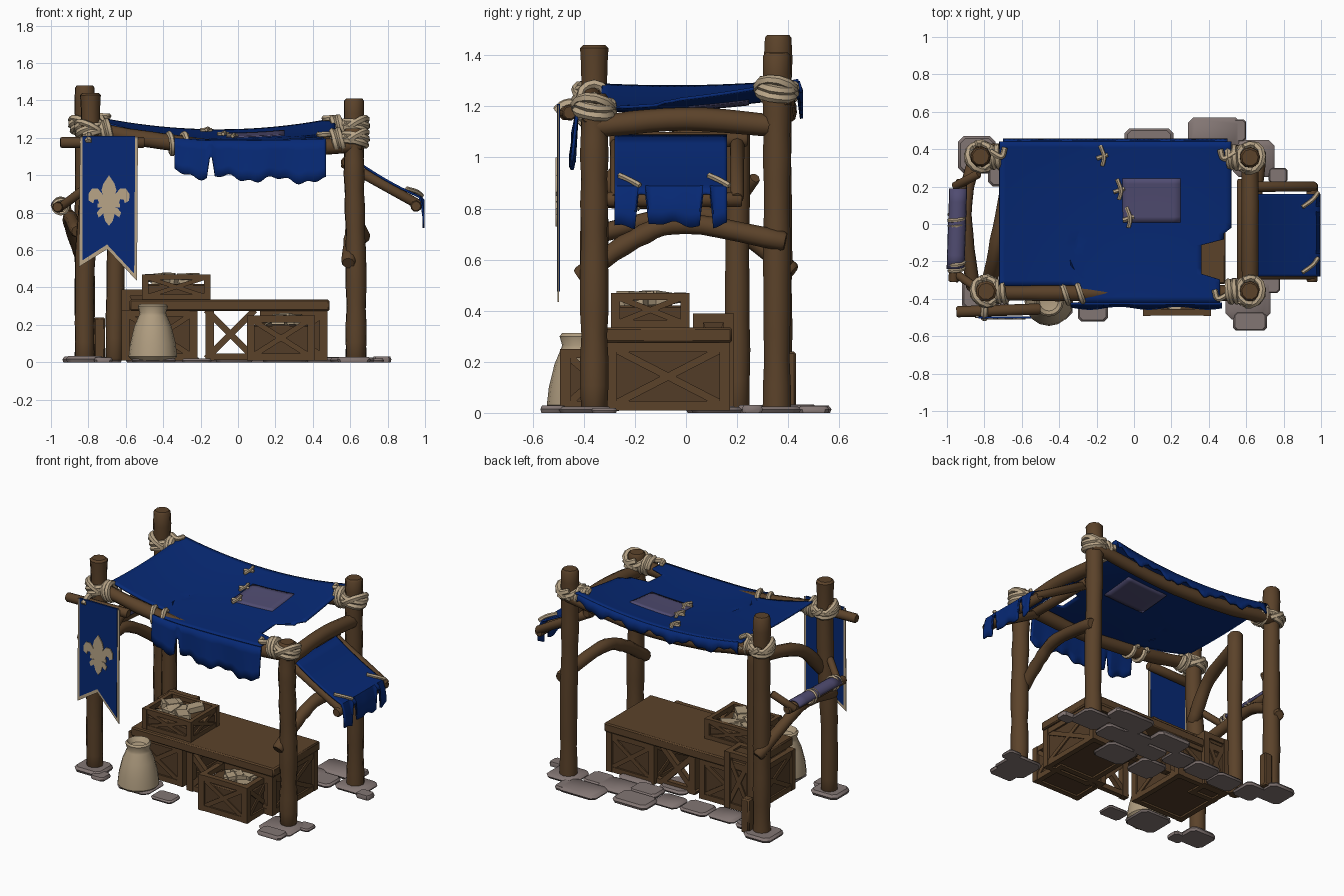
import bpy, bmesh, math, random
from mathutils import Vector, Matrix

if "Cube" in bpy.data.objects:
    bpy.data.objects.remove(bpy.data.objects["Cube"])
random.seed(4)

def material(name, c):
    m = bpy.data.materials.new(name)
    m.diffuse_color = (*c, 1)
    m.use_nodes = True
    m.node_tree.nodes["Principled BSDF"].inputs["Base Color"].default_value = m.diffuse_color
    return m

WOOD = material("brown wood", (0.105, 0.055, 0.023))
DARK = material("dark wood", (0.085, 0.045, 0.020))
BLUE = material("blue cloth", (0.002, 0.022, 0.178))
PATCH = material("faded cloth", (0.080, 0.072, 0.165))
ROPE = material("rope tan", (0.480, 0.375, 0.245))
SACK = material("sack tan", (0.430, 0.335, 0.215))
STONE = material("grey stone", (0.225, 0.180, 0.172))

def finish(name, bm, mat):
    bmesh.ops.recalc_face_normals(bm, faces=bm.faces)
    me = bpy.data.meshes.new(name)
    bm.to_mesh(me)
    bm.free()
    me.materials.append(mat)
    ob = bpy.data.objects.new(name, me)
    bpy.context.collection.objects.link(ob)
    return ob

def spline(p, n=5):
    if len(p) < 3:
        return p
    q = [p[0] * 2 - p[1]] + p + [p[-1] * 2 - p[-2]]
    out = []
    for i in range(1, len(q) - 2):
        a, b, c, d = q[i - 1:i + 3]
        for k in range(n):
            t = k / n
            out.append(0.5 * (2 * b + (c - a) * t + (2 * a - 5 * b + 4 * c - d) * t * t + (3 * b - a - 3 * c + d) * t ** 3))
    return out + [p[-1]]

def tube(name, pts, r, mat=WOOD, sides=9, smooth=True, wobble=0.06):
    p = [Vector(v) for v in pts]
    p = spline(p) if smooth else p
    e = min(r * 0.3, 0.012)
    p = [p[0], p[0] + (p[1] - p[0]).normalized() * e] + p[1:-1] + [p[-1] + (p[-2] - p[-1]).normalized() * e, p[-1]]
    bm = bmesh.new()
    rings = []
    side = None
    for i, c in enumerate(p):
        t = (p[min(i + 1, len(p) - 1)] - p[max(i - 1, 0)]).normalized()
        side = t.orthogonal() if side is None else side
        side = (side - t * side.dot(t)).normalized()
        up = t.cross(side)
        k = r * (0.82 if i in (0, len(p) - 1) else 1 + random.uniform(-wobble, wobble))
        rings.append([bm.verts.new(c + k * (side * math.cos(a) + up * math.sin(a)))
                      for a in (2 * math.pi * j / sides for j in range(sides))])
    for a, b in zip(rings, rings[1:]):
        for j in range(sides):
            bm.faces.new((a[j], a[j - 1], b[j - 1], b[j]))
    bm.faces.new(rings[0])
    bm.faces.new(rings[-1])
    return finish(name, bm, mat)

def rope(name, c, axis, R, turns=3, r=0.019, pitch=0.031):
    q = Vector(axis).to_track_quat('Z', 'Y')
    n = turns * 12
    tube(name, [Vector(c) + q @ Vector((R * math.cos(i * math.pi / 6), R * math.sin(i * math.pi / 6),
         (i / n - 0.5) * pitch * turns)) for i in range(n + 1)], r, ROPE, 6, False, 0.1)

def bar(bm, a, b, w, d=None):
    a, b = Vector(a), Vector(b)
    m = Matrix.Translation((a + b) / 2) @ (b - a).to_track_quat('Z', 'Y').to_matrix().to_4x4()
    bmesh.ops.create_cube(bm, size=1, matrix=m @ Matrix.Diagonal((w, d or w, (b - a).length, 1)))

def box(name, x0, x1, y0, y1, z0, z1, mat=WOOD, bevel=0.008):
    bm = bmesh.new()
    m = Matrix.Translation(((x0 + x1) / 2, (y0 + y1) / 2, (z0 + z1) / 2))
    bmesh.ops.create_cube(bm, size=1, matrix=m @ Matrix.Diagonal((x1 - x0, y1 - y0, z1 - z0, 1)))
    bmesh.ops.bevel(bm, geom=bm.edges[:], offset=bevel, segments=1, affect='EDGES')
    return finish(name, bm, mat)

def crate(name, x0, x1, y0, y1, z0, z1, filled=False, w=0.036):
    h, g = w / 2, 0.012
    box(name + "_panels", x0 + g, x1 - g, y0 + g, y1 - g, z0 + g, z1 - (0.05 if filled else g), DARK)
    X, Y, Z = (x0 + h, x1 - h), (y0 + h, y1 - h), (z0 + h, z1 - h)
    bm = bmesh.new()
    for i in (0, 1):
        for j in (0, 1):
            bar(bm, (X[0] - h, Y[i], Z[j]), (X[1] + h, Y[i], Z[j]), w)
            bar(bm, (X[i], Y[0] - h, Z[j]), (X[i], Y[1] + h, Z[j]), w)
            bar(bm, (X[i], Y[j], z0), (X[i], Y[j], z1), w + 0.006)
        for k in (0, 1):
            bar(bm, (X[k], Y[i], Z[0]), (X[1 - k], Y[i], Z[1]), w * 0.8)
            bar(bm, (X[i], Y[k], Z[0]), (X[i], Y[1 - k], Z[1]), w * 0.8)
    finish(name + "_frame", bm, WOOD)
    if filled:
        bm = bmesh.new()
        for i in range(12):
            c = Vector((random.uniform(x0 + .07, x1 - .07), random.uniform(y0 + .06, y1 - .06), z1 - random.uniform(.01, .04)))
            d = Vector((random.uniform(-1, 1), random.uniform(-1, 1), random.uniform(-.2, .2))).normalized() * 0.05
            bar(bm, c - d, c + d, 0.07, 0.035)
        finish(name + "_goods", bm, SACK)

def cloth(name, f, nu, nv, mat, thick=0.012):
    bm = bmesh.new()
    g = [[bm.verts.new(f(i / nu, j / nv)) for j in range(nv + 1)] for i in range(nu + 1)]
    for i in range(nu):
        for j in range(nv):
            bm.faces.new((g[i][j], g[i + 1][j], g[i + 1][j + 1], g[i][j + 1]))
    ob = finish(name, bm, mat)
    s = ob.modifiers.new("thickness", 'SOLIDIFY')
    s.thickness, s.offset = thick, 0

def plate(name, pts, y0, y1, mat):
    bm = bmesh.new()
    f = bm.faces.new([bm.verts.new((x, y0, z)) for x, z in pts])
    ext = bmesh.ops.extrude_face_region(bm, geom=[f])['geom']
    bmesh.ops.translate(bm, vec=(0, y1 - y0, 0), verts=[v for v in ext if isinstance(v, bmesh.types.BMVert)])
    bmesh.ops.triangulate(bm, faces=[f for f in bm.faces if len(f.verts) > 4])
    finish(name, bm, mat)

# Posts with rope lashings (the front right one is cut short)
for name, xb, xt, y, h, zr in (("front_left", -.82, -.79, -.36, 1.44, 1.24), ("back_left", -.82, -.82, .36, 1.48, 1.26),
                               ("front_right", .63, .62, -.36, 1.25, 1.19), ("back_right", .63, .62, .355, 1.41, 1.26)):
    tube(name + "_post", [(xb, y, 0.01), (xb, y, .5), (xt, y, 1.0), (xt, y, h)], .054)
    s = -1 if xt < 0 else 1
    rope(name + "_post_rope", (xt, y, zr), (.25 * s, .2, 1), .068, 2)
    rope(name + "_beam_rope", (xt - .085 * s, y, zr - .005), (1, 0, .15), .053, 2)
    rope(name + "_cross_rope", (xt, y, zr + .01), (-.6 * s, .3, 1), .074, 1)
tube("inner_post", [(-.66, .2, .01), (-.655, .2, .6), (-.66, .2, 1.17)], .05)
box("post_stub", -.77, -.71, .37, .43, .01, .24)

# Beams and curved braces
tube("front_beam", [(-.85, -.37, 1.26), (-.4, -.37, 1.18), (.1, -.37, 1.135), (.66, -.37, 1.165)], .042)
tube("back_beam", [(-.85, .38, 1.26), (-.4, .39, 1.19), (.1, .39, 1.175), (.66, .38, 1.24)], .042)
tube("right_beam", [(.62, -.36, 1.12), (.62, 0, 1.15), (.62, .38, 1.12)], .045)
tube("awning_top_beam", [(.58, -.3, 1.07), (.58, .24, 1.07)], .03)
tube("left_brace", [(-.78, -.36, .82), (-.74, -.15, 1.03), (-.67, .2, 1.1)], .042)
tube("right_arch_brace", [(.59, -.42, .53), (.61, -.2, .68), (.63, 0, .74), (.67, .39, .67)], .04)
tube("left_arch_brace", [(-.83, .42, .55), (-.89, .2, .72), (-.9, 0, .78), (-.86, -.35, .7)], .036)
for x in (-.36, -.28):
    rope("front_beam_rope", (x, -.37, 1.17), (1, .2, 0), .052, 1, .016)

# Canopy
def top(x, y):
    t = (y + .42) / .86
    k = .105 - .045 * t if x < -.1 else .012 + .05 * t
    return 1.185 + .055 * t + k * ((x + .1) / .62) ** 2 - .07 * t * (1 - t)
def rag(x):
    return .014 * math.sin(23 * x) + .009 * math.sin(61 * x + 1)
def canopy(u, v):
    x = -.72 + 1.24 * u
    y = .44 - v * (.77 if x < -.26 else .86)
    right = .52 if y > -.06 else (.36 if y > -.28 else .46)
    if -.09 < y < -.03:
        right = .48
    x = -.72 + (right + .72) * u
    return x, y, top(x, y)
def valance(u, v):
    x = -.34 + .81 * u
    drop = .185 + .04 * u + rag(x)
    if abs(x + .14) < .012:
        drop = .09
    return x, -.425 - .02 * v - .008 * math.sin(20 * x) * v, top(x, -.42) - v * drop
def back_hem(u, v):
    x = -.7 + 1.2 * u
    return x, .44 + .012 * v, top(x, .44) - v * (.06 + 1.3 * rag(x))
cloth("canopy", canopy, 40, 28, BLUE)
cloth("front_valance", valance, 56, 4, BLUE)
cloth("back_hem", back_hem, 50, 2, BLUE)
def patch(u, v):
    x, y = -.06 + .31 * u, .01 + .235 * v
    return x, y, top(x, y)
cloth("canopy_patch", patch, 8, 8, PATCH, .024)
for x, y in ((-.17, .36), (-.08, .18), (-.03, .03)):
    z = top(x, y) + .012
    tube("canopy_stitch", [(x, y - .05, z), (x + .01, y, z + .008), (x - .01, y + .06, z)], .011, ROPE, 6)
    tube("canopy_stitch", [(x - .03, y - .01, z), (x + .03, y + .01, z)], .012, ROPE, 6)
for x, y, s in ((-.71, .39, 1), (.48, .38, -1), (.45, -.37, -1)):
    z = top(x, y) + .01
    tube("corner_tie", [(x - .06 * s, y, z + .015), (x, y - .03, z + .012), (x + .02 * s, y + .02, z + .012)], .016, ROPE, 6)

# Right awning
def awning(u, v):
    y = -.28 + .44 * u
    if v <= .7:
        k = v / .7
        return .62 + .35 * k, y, 1.085 - .2 * k - .05 * k * (1 - k)
    k = (v - .7) / .3
    drop = .03 if (-.2 < y < -.16 or .06 < y < .1) else .15 + .7 * rag(y)
    return .97 + .022 * min(1, k * 2), y, .885 - drop * k
cloth("side_awning", awning, 33, 10, BLUE)
tube("awning_rod", [(.952, -.31, .835), (.952, .22, .835)], .03)
for y in (-.27, .2):
    tube("awning_strut", [(.56, y, 1.07), (.97, y, .84)], .028)
for y in (-.22, .13):
    tube("awning_tie", [(.9, y - .04, .93), (.955, y, .912), (.985, y + .04, .89)], .012, ROPE, 6)

# Left rod with faded cloth
tube("left_rod", [(-.92, .24, .82), (-.965, -.31, .83)], .03)
cloth("left_rod_cloth", lambda u, v: (-.94 - .042 * math.cos(math.pi * u) - .014 * (1 - v),
      -.24 + .43 * v, .835 + .036 * math.sin(math.pi * u)), 8, 6, PATCH)
for y in (-.26, .2):
    tube("left_rod_strut", [(-.83, y * 1.35, .92), (-.96, y, .82)], .024)
for y in (-.22, .02):
    rope("left_rod_rope", (-.948, y, .835), (0, 1, .2), .04, 2, .011)

# Banner with border and flower emblem
tube("banner_rod", [(-.95, -.47, 1.175), (-.5, -.455, 1.175)], .03)
tube("banner_rod_tie", [(-.79, -.36, 1.2), (-.8, -.46, 1.212), (-.8, -.51, 1.18)], .02, ROPE, 6)
plate("banner_border", [(-.845, 1.205), (-.85, .51), (-.7, .605), (-.54, .435), (-.535, 1.205)], -.503, -.497, ROPE)
plate("banner_cloth", [(-.832, 1.21), (-.832, .545), (-.7, .63), (-.555, .475), (-.55, 1.21)], -.506, -.494, BLUE)
def emblem(name, pts, both=True):
    for s in ((1, -1) if both else (1,)):
        plate(name, [(-.69 + s * x, z) for x, z in pts], -.511, -.505, ROPE)
emblem("emblem_center", [(0, 1.0), (.03, .955), (.04, .92), (.03, .885), (.016, .85), (.03, .79), (.02, .755), (0, .73),
                         (-.02, .755), (-.03, .79), (-.016, .85), (-.03, .885), (-.04, .92), (-.03, .955)], False)
emblem("emblem_petal", [(.012, .845), (.035, .9), (.06, .93), (.09, .93), (.11, .9), (.108, .865), (.085, .85),
                        (.078, .87), (.06, .872), (.052, .845)])
emblem("emblem_foot", [(.012, .83), (.045, .825), (.065, .8), (.055, .775), (.04, .785), (.025, .8)])
emblem("emblem_band", [(-.06, .828), (.06, .828), (.06, .85), (-.06, .85)], False)

# Counter, trestle and crates
box("counter_top", -.58, .49, -.32, .18, .275, .335)
crate("counter_right_crate", .12, .475, -.31, .17, .01, .275)
crate("counter_left_crate", -.62, -.22, -.28, .17, .01, .28)
crate("corner_crate", -.62, -.42, .03, .185, .01, .39)
bm = bmesh.new()
for y in (-.28, .13):
    for a, b in ((-.17, .09), (.09, -.17)):
        bar(bm, (a, y, .02), (b, y, .28), .035)
    bar(bm, (-.17, y, .03), (.12, y, .03), .035)
    bar(bm, (-.15, y, .01), (-.15, y, .28), .045)
finish("counter_cross_legs", bm, WOOD)
crate("front_crate", .05, .41, -.49, -.22, .01, .25, True)
crate("upper_crate", -.51, -.15, -.29, .01, .335, .47, True, .028)

# Sack
bm = bmesh.new()
prof = [(.0, .01), (.11, .01), (.13, .03), (.122, .1), (.1, .19), (.075, .25), (.07, .265), (.08, .3), (.07, .312), (.05, .28), (0, .27)]
vs = [bm.verts.new((r, 0, z)) for r, z in prof]
es = [bm.edges.new(p) for p in zip(vs, vs[1:])]
bmesh.ops.spin(bm, geom=vs + es, cent=(0, 0, 0), axis=(0, 0, 1), angle=2 * math.pi, steps=16)
bmesh.ops.remove_doubles(bm, verts=bm.verts, dist=.0005)
finish("sack", bm, SACK).location = (-.455, -.415, 0)

# Paving stones: centre, half sizes
for x, y, a, b in ((-.84, .37, .1, .1), (-.7, .29, .08, .09), (-.82, -.37, .1, .09), (-.72, -.44, .05, .05), (.61, -.4, .12, .11),
                   (.62, -.52, .09, .05), (.73, -.32, .05, .05), (.64, .35, .11, .1), (.77, .26, .05, .04), (.43, .48, .14, .09),
                   (.55, .5, .05, .06), (.08, .43, .13, .08), (.28, .32, .12, .09), (.1, .27, .1, .07), (.44, .3, .08, .08),
                   (-.1, .31, .09, .08), (-.3, .3, .1, .08), (-.5, .28, .1, .08), (-.22, -.46, .08, .06), (.25, .12, .12, .1),
                   (-.45, -.4, .12, .11), (-.02, .1, .1, .1)):
    bm = bmesh.new()
    h = random.uniform(.02, .034)
    c = .3 * min(a, b)
    out = [(a - c, b), (-a + c, b), (-a, b - c), (-a, -b + c), (-a + c, -b), (a - c, -b), (a, -b + c), (a, b - c)]
    low, mid, up = ([bm.verts.new((x + k * px, y + k * py, z)) for px, py in out] for k, z in ((.93, 0), (1, h * .5), (.88, h)))
    for p, q in ((low, mid), (mid, up)):
        for j in range(8):
            bm.faces.new((p[j - 1], p[j], q[j], q[j - 1]))
    bm.faces.new(low)
    bm.faces.new(up)
    finish("paving_stone", bm, STONE)

bpy.ops.object.select_all(action='SELECT')
bpy.context.view_layer.objects.active = bpy.data.objects["canopy"]
bpy.ops.object.shade_smooth_by_angle(angle=math.radians(42))
